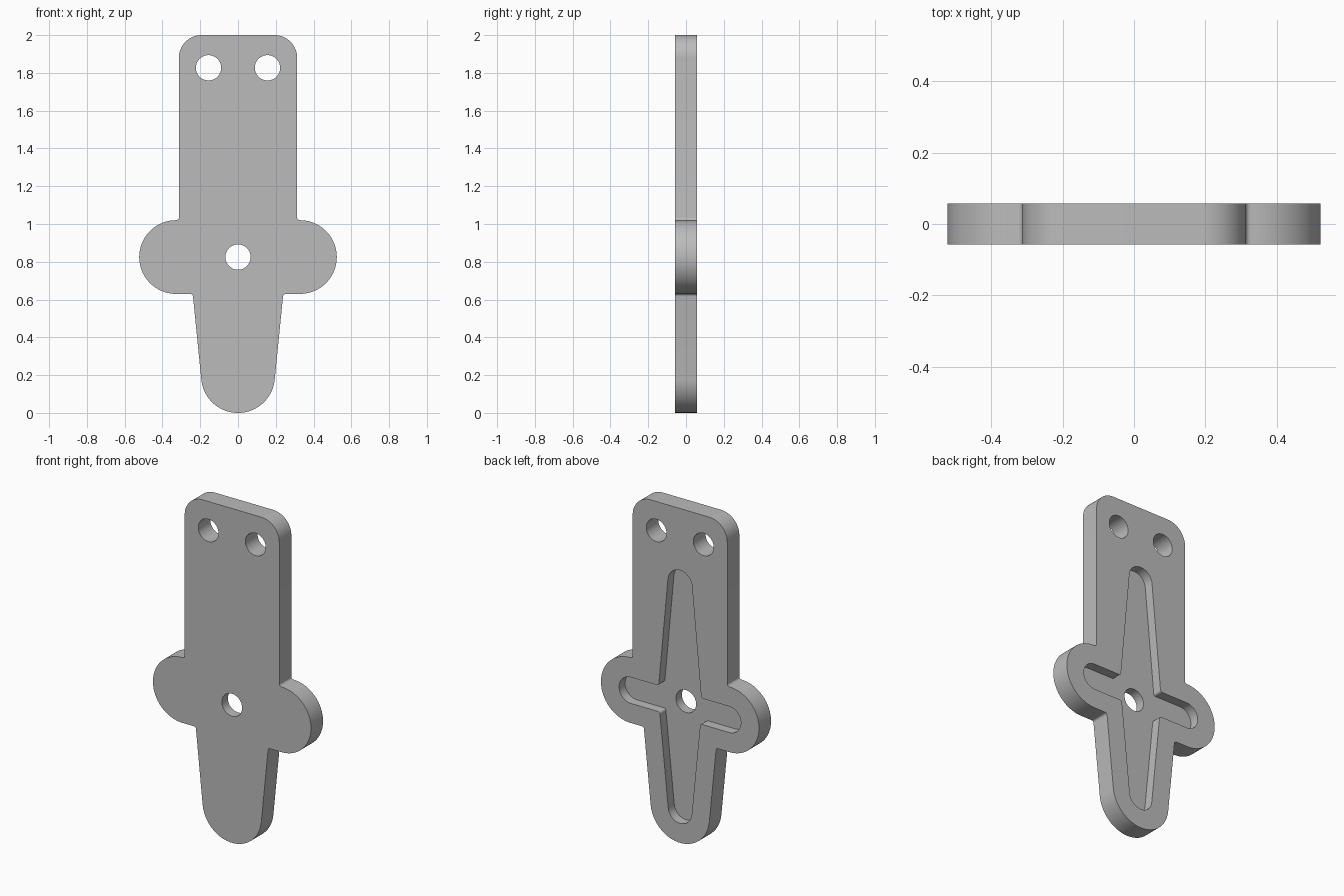
import bpy
import bmesh
from math import cos, sin, pi, radians
from mathutils import Vector

HALF_DEPTH = 0.057
HUB_Z = 0.825

if "Cube" in bpy.data.objects:
    bpy.data.objects.remove(bpy.data.objects["Cube"])

grey = bpy.data.materials.new("plain grey")
grey.use_nodes = True
colour = (0.5, 0.5, 0.5, 1)
grey.diffuse_color = colour
grey.node_tree.nodes["Principled BSDF"].inputs["Base Color"].default_value = colour


def rounded(half):
    """Mirror a half profile of (x, z, radius) corners and round each corner."""
    corners = half + [(-x, z, r) for x, z, r in reversed(half)]
    points = []
    for i, (x, z, r) in enumerate(corners):
        p = Vector((x, z))
        a = (Vector(corners[i - 1][:2]) - p).normalized()
        b = (Vector(corners[(i + 1) % len(corners)][:2]) - p).normalized()
        half_angle = a.angle(b) / 2
        centre = p + (a + b).normalized() * r / sin(half_angle)
        start = p + a * r / (cos(half_angle) / sin(half_angle)) ** -1 - centre
        end = p + b * r / (cos(half_angle) / sin(half_angle)) ** -1 - centre
        steps = 24 if r > 0.05 else 6
        sweep = pi - 2 * half_angle
        for k in range(steps + 1):
            t = k / steps
            q = centre + (start * sin((1 - t) * sweep) + end * sin(t * sweep)) / sin(sweep)
            if not points or (q - points[-1]).length > 0.002:
                points.append(q)
    if (points[0] - points[-1]).length < 0.002:
        points.pop()
    return points


def circle(x, z, r, n=48):
    return [Vector((x + r * cos(2 * pi * k / n), z + r * sin(2 * pi * k / n))) for k in range(n)]


def extrude(name, points, y0, y1):
    """Make a solid prism from an x-z outline."""
    bm = bmesh.new()
    face = bm.faces.new([bm.verts.new((p.x, y0, p.y)) for p in points])
    grown = bmesh.ops.extrude_face_region(bm, geom=[face])["geom"]
    bmesh.ops.translate(bm, vec=(0, y1 - y0, 0),
                        verts=[v for v in grown if isinstance(v, bmesh.types.BMVert)])
    bmesh.ops.recalc_face_normals(bm, faces=bm.faces)
    mesh = bpy.data.meshes.new(name)
    bm.to_mesh(mesh)
    bm.free()
    mesh.materials.append(grey)
    obj = bpy.data.objects.new(name, mesh)
    bpy.context.collection.objects.link(obj)
    return obj


# Plate outline: rounded top, side lobes, tapered lower arm
plate = extrude("mounting_plate", rounded([
    (0.313, 2.0, 0.12), (0.313, 1.02, 0.014),
    (0.523, 1.02, 0.195), (0.523, 0.63, 0.195),
    (0.2397, 0.63, 0.014), (0.1764, 0, 0.195),
]), -HALF_DEPTH, HALF_DEPTH)

# Cross-shaped pocket in the back, half the plate deep
cutters = [extrude("pocket_cutter", rounded([
    (0.0729, 1.63, 0.08), (0.1408, 0.903, 0.014),
    (0.403, 0.903, 0.078), (0.403, 0.747, 0.078),
    (0.1339, 0.747, 0.014), (0.0706, 0.117, 0.078),
]), 0, 0.2)]

# Through holes: two at the top, one in the hub
for x, z in ((-0.156, 1.827), (0.156, 1.827), (0, HUB_Z)):
    cutters.append(extrude("hole_cutter", circle(x, z, 0.067), -0.3, 0.3))

bpy.context.view_layer.objects.active = plate
for cutter in cutters:
    cutter.hide_render = True
    mod = plate.modifiers.new("cut", "BOOLEAN")
    mod.operation = "DIFFERENCE"
    mod.solver = "EXACT"
    mod.object = cutter
    bpy.ops.object.modifier_apply(modifier=mod.name)
    bpy.data.objects.remove(cutter)

bpy.ops.object.select_all(action="DESELECT")
plate.select_set(True)
bpy.ops.object.shade_smooth_by_angle(angle=radians(30))
